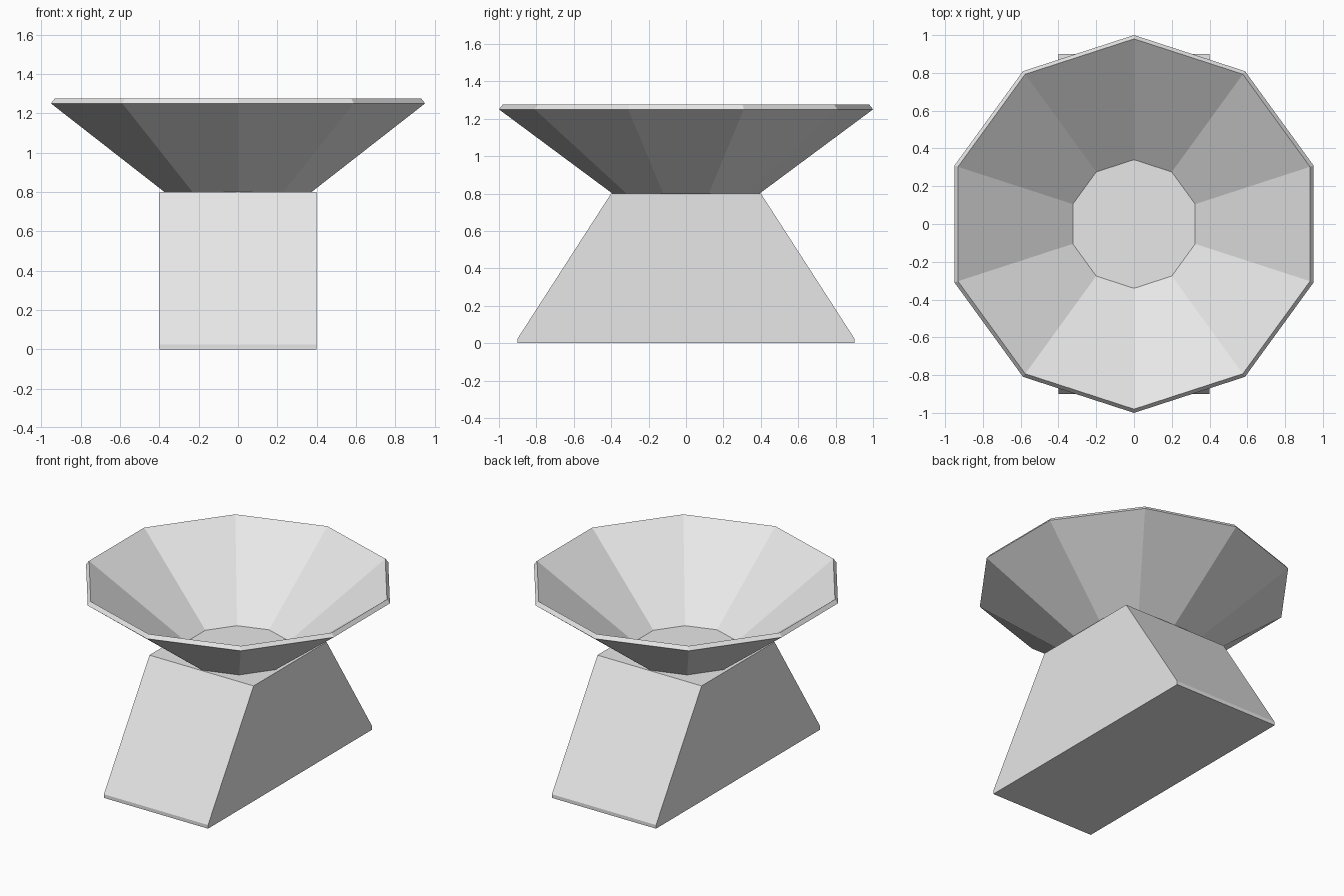
import bpy
import bmesh
from math import sin, cos, pi

cube = bpy.data.objects.get("Cube")
if cube:
    bpy.data.objects.remove(cube)

# Single plain grey
grey = bpy.data.materials.new("light_grey")
grey.use_nodes = True
colour = (0.8, 0.8, 0.8, 1)
grey.diffuse_color = colour
grey.node_tree.nodes["Principled BSDF"].inputs["Base Color"].default_value = colour


def finish(name, bm):
    """Turn a bmesh into a flat-shaded grey object."""
    bmesh.ops.recalc_face_normals(bm, faces=bm.faces)
    mesh = bpy.data.meshes.new(name)
    bm.to_mesh(mesh)
    bm.free()
    mesh.materials.append(grey)
    obj = bpy.data.objects.new(name, mesh)
    bpy.context.collection.objects.link(obj)
    return obj


# Stand: side profile (y, z) extruded across x
half_width = 0.4
profile = [(-0.9, 0), (0.9, 0), (0.9, 0.025), (0.4, 0.8), (-0.4, 0.8), (-0.9, 0.025)]
bm = bmesh.new()
side = bm.faces.new([bm.verts.new((-half_width, y, z)) for y, z in profile])
result = bmesh.ops.extrude_face_region(bm, geom=[side], use_keep_orig=True)
moved = [v for v in result["geom"] if isinstance(v, bmesh.types.BMVert)]
bmesh.ops.translate(bm, verts=moved, vec=(2 * half_width, 0, 0))
finish("stand", bm)

# Bowl: ten-sided thick shell, its lower edge sunk slightly into the stand top
SIDES = 10
section = [(0.38, 0.79), (1.0, 1.25), (0.98, 1.275), (0.327, 0.79)]
bm = bmesh.new()
rings = []
for radius, z in section:
    angles = [pi / 2 + 2 * pi * i / SIDES for i in range(SIDES)]
    rings.append([bm.verts.new((radius * cos(a), radius * sin(a), z)) for a in angles])
for k, ring in enumerate(rings):
    above = rings[(k + 1) % len(rings)]
    for i in range(SIDES):
        j = (i + 1) % SIDES
        bm.faces.new((ring[i], ring[j], above[j], above[i]))
finish("bowl", bm)
